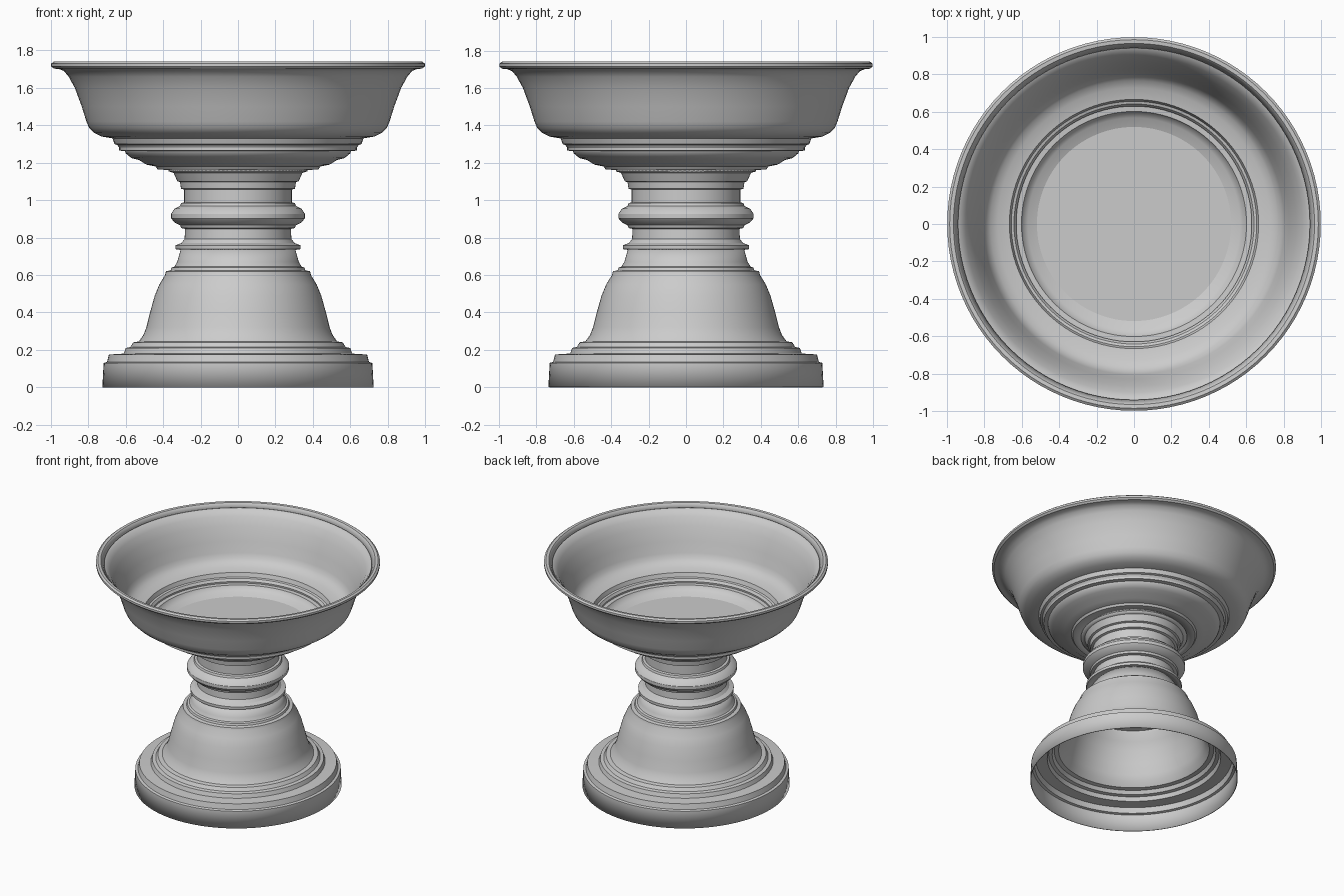
import bpy, bmesh, math

SEGMENTS = 96

cube = bpy.data.objects.get("Cube")
if cube:
    bpy.data.objects.remove(cube, do_unlink=True)

grey = bpy.data.materials.new("plain_grey")
grey.use_nodes = True
colour = (0.6, 0.6, 0.6, 1)
grey.diffuse_color = colour
grey.node_tree.nodes["Principled BSDF"].inputs["Base Color"].default_value = colour


def lathe(name, profile, wall=0.0, depth_scale=1.0):
    """Spin (radius, height) points around z into a thin shell."""
    bm = bmesh.new()
    verts = [bm.verts.new((r, 0, z)) for r, z in profile]
    edges = [bm.edges.new(pair) for pair in zip(verts, verts[1:])]
    bmesh.ops.spin(bm, geom=verts + edges, axis=(0, 0, 1), cent=(0, 0, 0),
                   angle=math.tau, steps=SEGMENTS, use_duplicate=False)
    bmesh.ops.remove_doubles(bm, verts=bm.verts, dist=0.0005)
    for v in bm.verts:
        v.co.y *= depth_scale
    bmesh.ops.recalc_face_normals(bm, faces=bm.faces)
    mesh = bpy.data.meshes.new(name)
    bm.to_mesh(mesh)
    bm.free()
    mesh.materials.append(grey)
    obj = bpy.data.objects.new(name, mesh)
    bpy.context.collection.objects.link(obj)
    if wall:
        shell = obj.modifiers.new("wall", "SOLIDIFY")
        shell.thickness = wall
        shell.offset = -1
    bpy.ops.object.select_all(action="DESELECT")
    obj.select_set(True)
    bpy.context.view_layer.objects.active = obj
    bpy.ops.object.shade_smooth_by_angle(angle=math.radians(32))
    return obj


# Hollow stepped foot and bell
lathe("foot", [
    (.725, 0), (.718, .13), (.70, .135), (.69, .175), (.61, .18), (.60, .21),
    (.575, .215), (.56, .24), (.53, .245), (.505, .28), (.49, .32), (.47, .40),
    (.445, .49), (.42, .55), (.39, .60), (.385, .62), (.36, .625), (.355, .64),
    (.34, .645), (.325, .67), (.305, .74)], 0.006, 1.015)

# Neck with its collar and rounded ring
lathe("neck", [
    (.305, .74), (.33, .742), (.33, .755), (.30, .765), (.28, .79), (.278, .85),
    (.30, .855), (.305, .87), (.335, .885), (.352, .905), (.352, .925),
    (.335, .95), (.305, .965), (.30, .98), (.283, .985), (.283, 1.06),
    (.30, 1.065), (.305, 1.10), (.32, 1.105), (.34, 1.15), (.37, 1.16)],
    0.006, 1.01)

# Bowl with stepped underside and rolled lip
lathe("bowl", [
    (.37, 1.16), (.43, 1.165), (.44, 1.18), (.49, 1.19), (.53, 1.215),
    (.57, 1.225), (.60, 1.25), (.605, 1.262), (.635, 1.265), (.635, 1.28),
    (.645, 1.295), (.66, 1.30), (.67, 1.33), (.73, 1.34), (.77, 1.36),
    (.795, 1.385), (.81, 1.42), (.835, 1.50), (.872, 1.60), (.905, 1.66),
    (.93, 1.69), (.955, 1.70), (.985, 1.703), (.998, 1.715), (.998, 1.73),
    (.985, 1.74), (.965, 1.738), (.94, 1.71)], 0.006)

# Flat floor closing the bowl
lathe("bowl_floor", [(0, 1.215), (.525, 1.215)])
